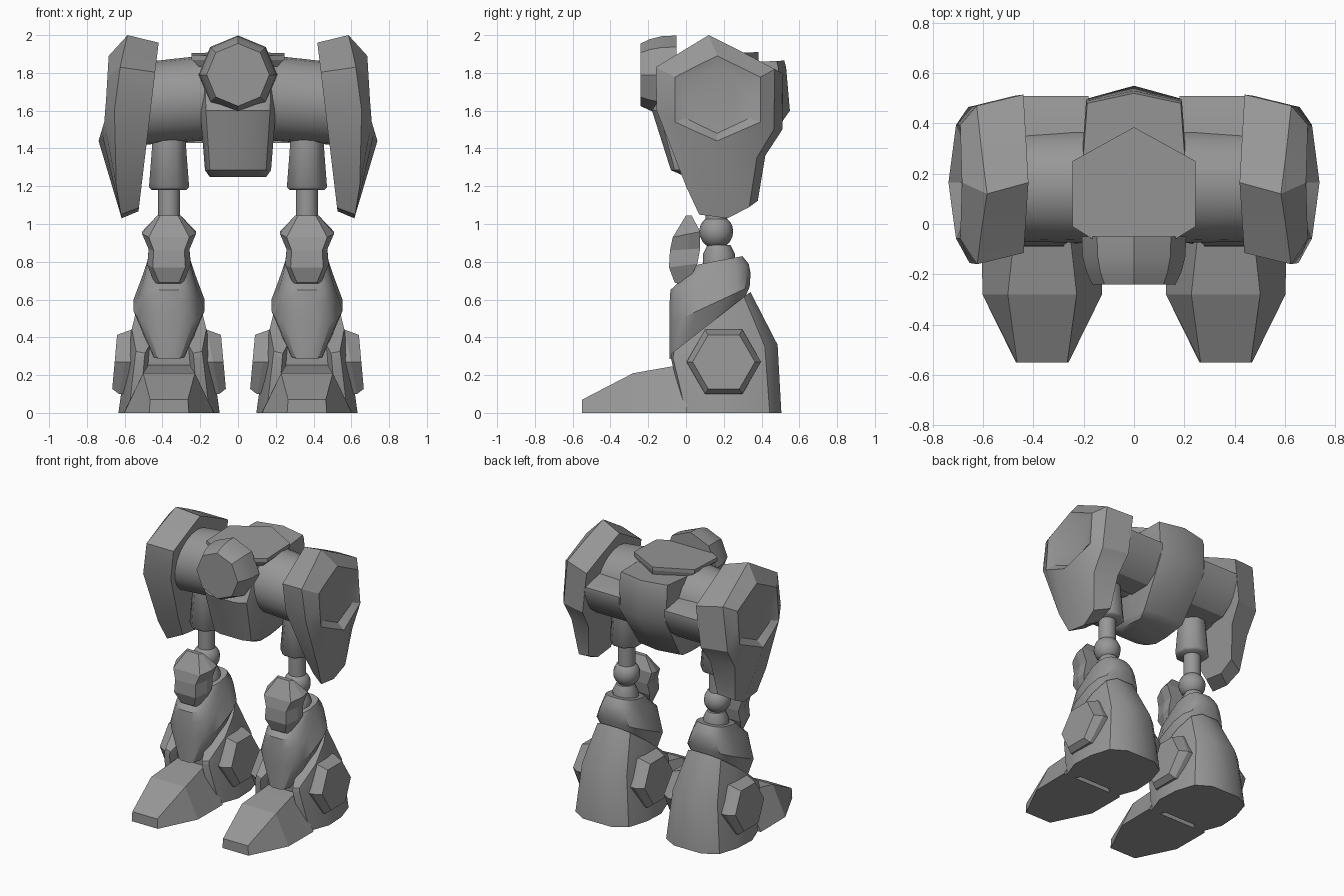
import bpy, bmesh, math
from mathutils import Vector

if "Cube" in bpy.data.objects:
    bpy.data.objects.remove(bpy.data.objects["Cube"])

grey = bpy.data.materials.new("armour grey")
grey.diffuse_color = (0.31, 0.31, 0.31, 1)
grey.use_nodes = True
grey.node_tree.nodes["Principled BSDF"].inputs["Base Color"].default_value = grey.diffuse_color
LEG = 0.365   # sideways position of each leg


def loft(name, rings, angle=30):
    """Skin a list of equal-length point rings and cap both ends."""
    bm = bmesh.new()
    vs = [[bm.verts.new(p) for p in r] for r in rings]
    n = len(vs[0])
    for a, b in zip(vs, vs[1:]):
        for i in range(n):
            j = (i + 1) % n
            bm.faces.new((a[i], a[j], b[j], b[i]))
    bm.faces.new(vs[0][::-1])
    bm.faces.new(vs[-1])
    return finish(name, bm, angle)


def finish(name, bm, angle=30):
    bmesh.ops.recalc_face_normals(bm, faces=bm.faces)
    me = bpy.data.meshes.new(name)
    bm.to_mesh(me)
    bm.free()
    me.materials.append(grey)
    ob = bpy.data.objects.new(name, me)
    bpy.context.collection.objects.link(ob)
    bpy.ops.object.select_all(action='DESELECT')
    ob.select_set(True)
    bpy.context.view_layer.objects.active = ob
    if angle:
        bpy.ops.object.shade_smooth_by_angle(angle=math.radians(angle))
    return ob


def tilted(section, cx, rings):
    """Rings (front y, front z, back y, back z, half width) from a unit section."""
    out = []
    for fy, fz, by, bz, hw in rings:
        out.append([(cx + u * hw, fy + (by - fy) * v, fz + (bz - fz) * v) for u, v in section])
    return out


def turned(n, axis, centre, stations, phase=0.0):
    """Rings of n points around an axis; stations are (position, radius)."""
    c, out = Vector(centre), []
    for pos, r in stations:
        ring = []
        for i in range(n):
            a = phase + 2 * math.pi * i / n
            p, q = r * math.cos(a), r * math.sin(a)
            off = {'x': (pos, p, q), 'y': (p, pos, q), 'z': (p, q, pos)}[axis]
            ring.append(c + Vector(off))
        out.append(ring)
    return out


# Unit sections: u is sideways -1..1, v runs front 0 to back 1
OVAL = [(math.copysign(abs(math.cos(a)) ** 0.7, math.cos(a)),
         0.5 + 0.5 * math.copysign(abs(math.sin(a)) ** 0.7, math.sin(a)))
        for a in [math.pi * (i + 0.5) / 8 for i in range(16)]]
GEM = [(-0.75, 0), (0.75, 0), (1, 0.6), (1, 1), (-1, 1), (-1, 0.6)]
POD = [(-0.5, 0), (0.5, 0), (0.85, 0.05), (1, 0.18), (1, 0.6), (0.93, 0.93), (0, 1),
       (-0.93, 0.93), (-1, 0.6), (-1, 0.18), (-0.85, 0.05)]
BOOT = [(-0.48, 0.1), (-0.58, 0), (-0.8, 0.02), (-1, 0.3), (-0.97, 0.6), (-0.8, 0.88), (-0.42, 1),
        (0.42, 1), (0.8, 0.88), (0.97, 0.6), (1, 0.3), (0.8, 0.02), (0.58, 0), (0.48, 0.1)]

# Body pod
loft("body", tilted(POD, 0, [(0.0, 1.25, 0.25, 1.25, 0.15), (-0.08, 1.285, 0.33, 1.285, 0.175),
                             (-0.18, 1.6, 0.55, 1.6, 0.20), (-0.06, 1.8, 0.53, 1.83, 0.205),
                             (-0.05, 1.84, 0.52, 1.865, 0.20)]), 40)
# Hexagonal roof plate
HEXTOP = [(-0.165, -0.06), (0.165, -0.06), (0.245, -0.01), (0.245, 0.25), (0, 0.385), (-0.245, 0.25), (-0.245, -0.01)]
loft("roof_plate", [[(x * k, y, z + 0.04 * y) for x, y in HEXTOP] for z, k in ((1.835, 0.85), (1.87, 1), (1.895, 1))], 0)
# Octagonal head
loft("head", turned(8, 'y', (0, 0, 1.79), [(-0.05, 0.208), (-0.13, 0.204), (-0.19, 0.189), (-0.24, 0.166)],
                    math.pi / 2), 30)

# Shoulder guard outline and the hexagon recessed in it, as (y, z)
RIM = [(0.12, 2.0), (0.3, 1.91), (0.47, 1.82), (0.465, 1.5), (0.375, 1.35), (0.335, 1.09),
       (0.22, 1.03), (0.07, 1.05), (0.0, 1.2), (-0.155, 1.6), (-0.16, 1.83), (-0.02, 1.915)]
RECESS = [(0.165, 1.84), (0.25, 1.795), (0.335, 1.75), (0.335, 1.66), (0.335, 1.56), (0.25, 1.52),
          (0.165, 1.48), (0.08, 1.52), (0.0, 1.56), (0.0, 1.66), (0.0, 1.75), (0.08, 1.795)]


def dome(z):
    """Sideways reach of the guard's raised panel at a height."""
    return 0.705 - (z - 1.55) * 0.06 if z > 1.55 else 0.705 + (1.55 - z) * 0.3


for s, side in ((1, "right"), (-1, "left")):
    cx = s * LEG
    # Shoulder guard
    inner = [(s * (0.42 + (2 - z) * 0.11), y + 0.045, 1.5 + (z - 1.5) * 0.92) for y, z in RIM]
    rim = [(s * (0.66 - 0.25 * (z - 1.45) ** 2), y, z) for y, z in RIM]
    panel = [(0.165 + (y - 0.165) * 1.35, 1.64 + (z - 1.64) * 1.25) for y, z in RECESS]
    crest = [(s * dome(z), y, z) for y, z in panel]
    floor = [(s * (0.68 - 0.04 * (z - 1.66)), y, z) for y, z in RECESS]
    loft("shoulder_guard_" + side, [inner, rim, crest, floor], 25)
    # Shoulder barrel and the block behind it
    barrel = turned(20, 'x', (0, 0.15, 1.645), [(s * 0.15, 0.226), (s * 0.35, 0.222), (s * 0.52, 0.218)])
    loft("shoulder_barrel_" + side, [[(x, y, z + 0.02 - 0.09 * (abs(x) - 0.2)) for x, y, z in r] for r in barrel], 40)
    loft("shoulder_block_" + side, [[(s * x, y, z) for y, z in
         ((0.2, 1.43), (0.35, 1.44), (0.43, 1.5), (0.51, 1.64), (0.51, 1.69), (0.36, 1.73), (0.2, 1.73))]
         for x in (0.18, 0.47)], 30)
    # Upper leg sleeve, piston, ball and neck
    loft("leg_sleeve_" + side, turned(8, 'z', (cx, 0.16, 0),
         [(1.18, 0.1), (1.195, 0.115), (1.50, 0.09)], math.pi / 8), 50)
    loft("piston_" + side, turned(16, 'z', (cx, 0.16, 0), [(0.98, 0.058), (1.2, 0.058)]))
    bm = bmesh.new()
    bmesh.ops.create_uvsphere(bm, u_segments=16, v_segments=10, radius=0.09)
    bmesh.ops.translate(bm, verts=bm.verts, vec=(cx, 0.16, 0.96))
    finish("ball_joint_" + side, bm)
    loft("ankle_neck_" + side, turned(12, 'z', (cx, 0.175, 0), [(0.75, 0.085), (0.84, 0.085), (0.89, 0.06)]))
    # Knee guard
    loft("knee_guard_" + side, tilted(GEM, cx, [
        (-0.06, 0.69, 0.0, 0.67, 0.07), (-0.09, 0.77, 0.06, 0.79, 0.115), (-0.085, 0.86, 0.075, 0.87, 0.108),
        (-0.07, 0.93, 0.075, 0.96, 0.143), (0.0, 1.045, 0.03, 1.045, 0.062)]), 0)
    # Shin
    loft("shin_" + side, tilted(OVAL, cx, [
        (-0.09, 0.285, 0.2, 0.34, 0.09), (-0.09, 0.47, 0.34, 0.67, 0.19),
        (-0.09, 0.58, 0.345, 0.74, 0.158), (-0.085, 0.65, 0.335, 0.79, 0.137),
        (0.06, 0.785, 0.30, 0.83, 0.113)]), 35)
    # Boot shell, cut along a slope at the top
    boot = loft("boot_" + side, tilted(BOOT, cx, [
        (-0.01, 0, 0.505, 0, 0.268), (-0.08, 0.29, 0.485, 0.36, 0.225), (0.0, 0.72, 0.30, 0.72, 0.14)]), 0)
    bm = bmesh.new()
    bm.from_mesh(boot.data)
    cut = bmesh.ops.bisect_plane(bm, geom=bm.verts[:] + bm.edges[:] + bm.faces[:], clear_outer=True,
                                 plane_co=(0, -0.07, 0.32), plane_no=(0, -0.32, 0.41))
    edges = [e for e in cut["geom_cut"] if isinstance(e, bmesh.types.BMEdge)]
    bmesh.ops.contextual_create(bm, geom=edges)
    bmesh.ops.recalc_face_normals(bm, faces=bm.faces)
    bm.to_mesh(boot.data)
    bm.free()
    bpy.ops.object.shade_smooth_by_angle(angle=math.radians(35))
    # Hexagonal ankle discs on both sides of the boot, leaning with its walls
    for d, where in ((1, "outer"), (-1, "inner")):
        rings = turned(6, 'x', (cx, 0.2, 0.27), [(d * 0.1, 0.197), (d * 0.232, 0.197), (d * 0.288, 0.165)])
        lean = (0, 0.19, 0.09)
        loft("ankle_disc_%s_%s" % (where, side),
             [[(x - d * k * (z - 0.27), y, z) for x, y, z in r] for r, k in zip(rings, lean)], 0)
    # Toe
    toe = []
    for y, zt, wt, wb in ((-0.55, 0.07, 0.1, 0.105), (-0.28, 0.21, 0.137, 0.238),
                          (-0.08, 0.245, 0.115, 0.24), (0.005, 0.255, 0.11, 0.24)):
        toe.append([(cx - wb, y, 0), (cx + wb, y, 0), (cx + wt, y, zt), (cx - wt, y, zt)])
    loft("toe_" + side, toe, 0)
